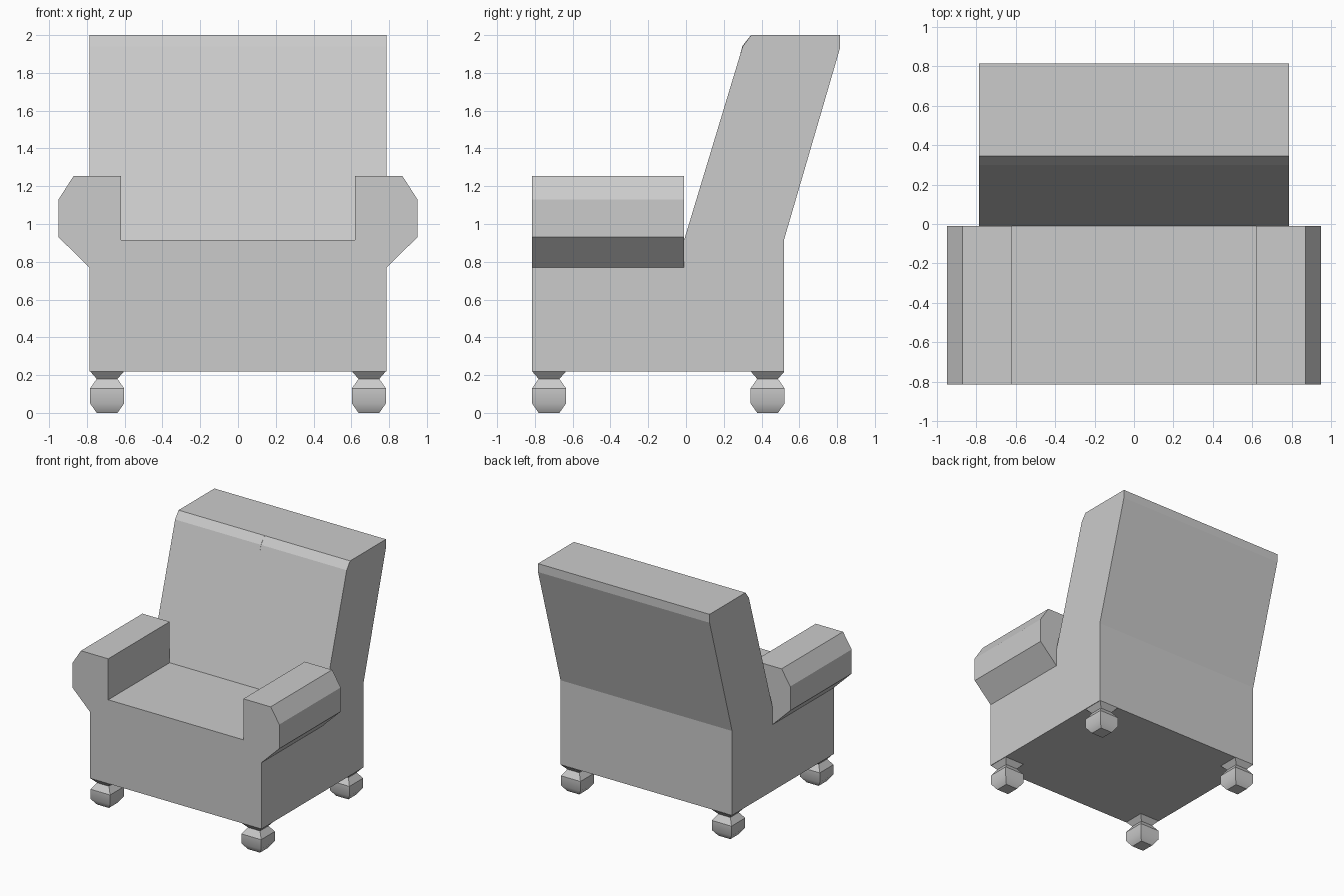
import bpy, bmesh
from mathutils import Vector

if "Cube" in bpy.data.objects:
    bpy.data.objects.remove(bpy.data.objects["Cube"])


def make_object(name, bm):
    bmesh.ops.recalc_face_normals(bm, faces=bm.faces[:])
    mesh = bpy.data.meshes.new(name)
    bm.to_mesh(mesh)
    bm.free()
    obj = bpy.data.objects.new(name, mesh)
    bpy.context.collection.objects.link(obj)
    return obj


def prism(name, points, offset):
    """Extrude a closed outline of 3D points along offset."""
    bm = bmesh.new()
    face = bm.faces.new([bm.verts.new(p) for p in points])
    ext = bmesh.ops.extrude_face_region(bm, geom=[face], use_keep_orig=True)
    moved = [g for g in ext["geom"] if isinstance(g, bmesh.types.BMVert)]
    bmesh.ops.translate(bm, verts=moved, vec=Vector(offset))
    return make_object(name, bm)


# Seat box and reclined backrest share one side profile (y, z)
side = [(-0.815, 0.22), (-0.815, 0.915), (-0.01, 0.915), (0.30, 1.94),
        (0.345, 2.0), (0.815, 2.0), (0.815, 1.93), (0.52, 0.92), (0.52, 0.22)]
body = prism("seat_and_backrest", [(-0.787, y, z) for y, z in side], (1.574, 0, 0))

# Chamfered armrests, fused to the seat
arm = [(0.62, 0.915), (0.62, 1.255), (0.87, 1.255), (0.95, 1.13),
       (0.95, 0.93), (0.787, 0.77), (0.70, 0.82)]
for label, s in (("left", -1), ("right", 1)):
    armrest = prism(label + "_armrest", [(s * x, -0.815, z) for x, z in arm], (0, 0.805, 0))
    armrest.hide_render = True
    armrest.hide_set(True)
    mod = body.modifiers.new(label + " armrest union", "BOOLEAN")
    mod.operation = "UNION"
    mod.solver = "EXACT"
    mod.object = armrest

# Short stitched seam over the backrest's top front edge
seam = [(0.288, 1.90), (0.30, 1.943), (0.345, 2.0), (0.38, 2.0),
        (0.38, 1.99), (0.35, 1.99), (0.31, 1.93), (0.298, 1.90)]
prism("backrest_seam", [(-0.002, y - 0.001, z) for y, z in seam], (0.004, 0, 0))

# Square-section bun feet: (half width, height)
rings = [(0.055, 0.0), (0.09, 0.05), (0.09, 0.13), (0.055, 0.18), (0.09, 0.22)]


def foot(name, cx, cy):
    bm = bmesh.new()
    loops = [[bm.verts.new((cx + sx * r, cy + sy * r, z))
              for sx, sy in ((-1, -1), (1, -1), (1, 1), (-1, 1))] for r, z in rings]
    bm.faces.new(loops[0][::-1])
    for k in range(len(loops) - 1):
        for i in range(4):
            j = (i + 1) % 4
            f = bm.faces.new((loops[k][i], loops[k][j], loops[k + 1][j], loops[k + 1][i]))
            f.smooth = k < 2
    # only the lower belly edge is soft
    for e in bm.edges:
        e.smooth = all(v in loops[1] for v in e.verts)
    return make_object(name, bm)


for fy, cy in (("front", -0.725), ("back", 0.432)):
    for fx, cx in (("left", -0.693), ("right", 0.693)):
        foot(f"{fy}_{fx}_foot", cx, cy)
